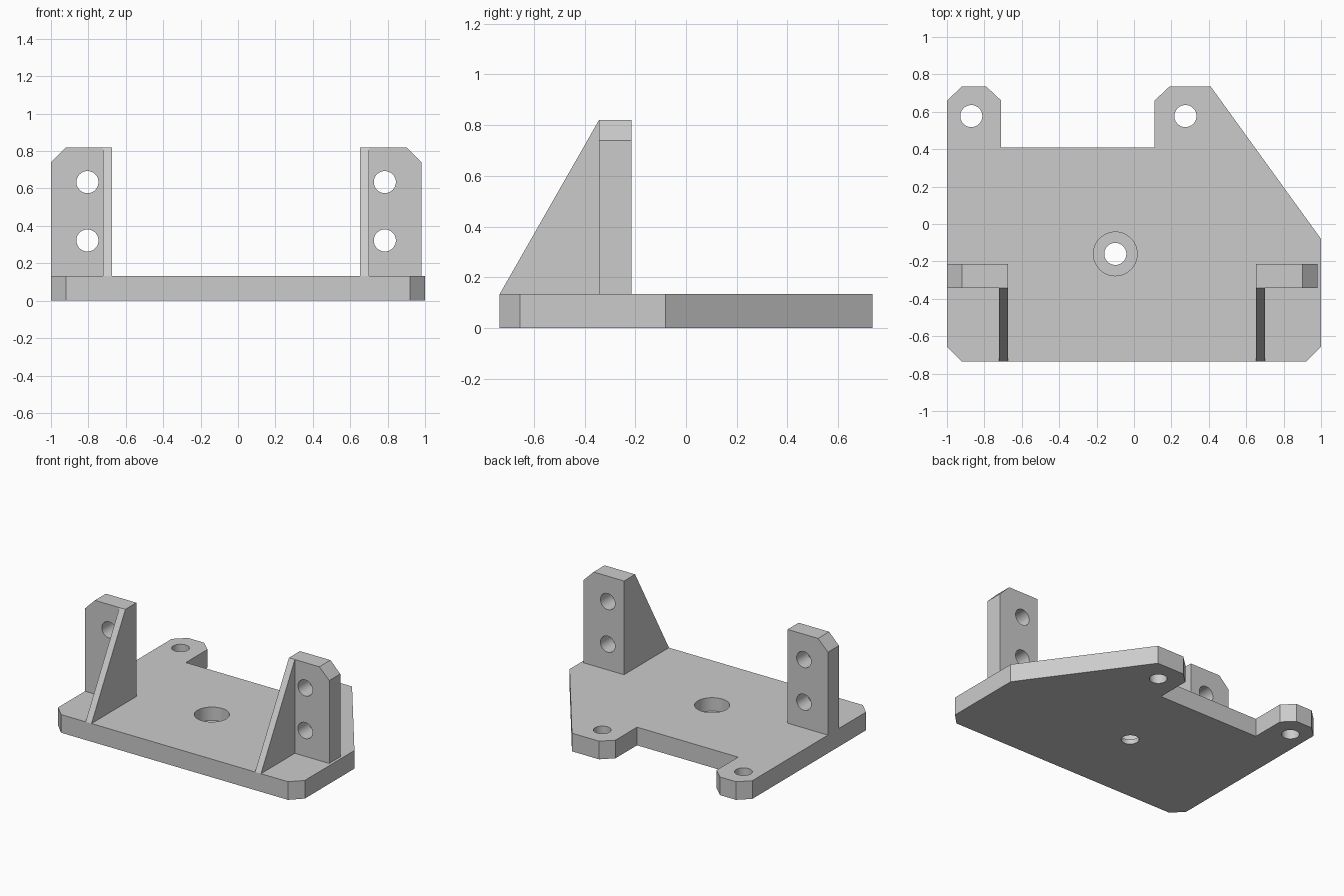
import bpy, bmesh, math
from mathutils import Vector

cube = bpy.data.objects.get("Cube")
if cube:
    bpy.data.objects.remove(cube, do_unlink=True)

grey = bpy.data.materials.new("plain grey")
grey.use_nodes = True
colour = (0.6, 0.6, 0.6, 1)
grey.diffuse_color = colour
grey.node_tree.nodes["Principled BSDF"].inputs["Base Color"].default_value = colour

PLATE_TOP = 0.133
WALL_TOP = 0.82
FRONT = -0.735
BACK = 0.735
HOLE = 0.059


def prism(name, points, depth):
    """Extrude a closed 3D outline along a vector."""
    bm = bmesh.new()
    face = bm.faces.new([bm.verts.new(p) for p in points])
    grown = bmesh.ops.extrude_face_region(bm, geom=[face])["geom"]
    moved = [v for v in grown if isinstance(v, bmesh.types.BMVert)]
    bmesh.ops.translate(bm, verts=moved, vec=Vector(depth))
    bmesh.ops.recalc_face_normals(bm, faces=bm.faces)
    mesh = bpy.data.meshes.new(name)
    bm.to_mesh(mesh)
    bm.free()
    mesh.materials.append(grey)
    obj = bpy.data.objects.new(name, mesh)
    bpy.context.collection.objects.link(obj)
    return obj


def drill(target, centre, radius, length, along_y=False):
    """Cut a round hole through the target."""
    turn = (math.pi / 2, 0, 0) if along_y else (0, 0, 0)
    bpy.ops.mesh.primitive_cylinder_add(
        vertices=48, radius=radius, depth=length, location=centre, rotation=turn)
    cutter = bpy.context.object
    cutter.hide_render = True
    cutter.data.materials.append(grey)
    mod = target.modifiers.new("hole", 'BOOLEAN')
    mod.operation = 'DIFFERENCE'
    mod.solver = 'EXACT'
    mod.object = cutter
    select(target)
    bpy.ops.object.modifier_apply(modifier=mod.name)
    bpy.data.objects.remove(cutter, do_unlink=True)


def select(obj):
    bpy.ops.object.select_all(action='DESELECT')
    obj.select_set(True)
    bpy.context.view_layer.objects.active = obj


# Base plate with two rear ears and a slanted corner
outline = [(-0.92, FRONT), (0.92, FRONT), (1, -0.655), (1, -0.08),
           (0.41, BACK), (0.19, BACK), (0.11, 0.66), (0.11, 0.41),
           (-0.71, 0.41), (-0.71, 0.66), (-0.79, BACK), (-0.92, BACK),
           (-1, 0.66), (-1, -0.655)]
plate = prism("base_plate", [(x, y, 0) for x, y in outline], (0, 0, PLATE_TOP))

# Ear holes, then the counterbored centre hole
for x in (-0.87, 0.275):
    drill(plate, (x, 0.577, 0), HOLE, 1)
drill(plate, (-0.1, -0.16, 0), HOLE, 1)
drill(plate, (-0.1, -0.16, 0.535), 0.117, 1)
parts = [plate]

# Upright lugs with a chamfered outer corner, each braced by a gusset
for label, outer, side in (("right", -1, 1), ("left", 0.98, -1)):
    inner = outer + side * 0.327
    profile = [(outer, PLATE_TOP), (inner, PLATE_TOP), (inner, WALL_TOP),
               (outer + side * 0.08, WALL_TOP), (outer, 0.74)]
    lug = prism(label + "_lug", [(x, -0.343, z) for x, z in profile], (0, 0.128, 0))
    for z in (0.322, 0.634):
        drill(lug, (outer + side * 0.195, -0.28, z), HOLE, 1, along_y=True)
    triangle = [(FRONT, PLATE_TOP), (-0.343, PLATE_TOP), (-0.343, WALL_TOP)]
    gusset = prism(label + "_gusset", [(inner, y, z) for y, z in triangle],
                   (-side * 0.048, 0, 0))
    parts += [lug, gusset]

# Smooth hole walls while keeping crisp edges
for part in parts:
    select(part)
    bpy.ops.object.shade_smooth_by_angle(angle=math.radians(30))
